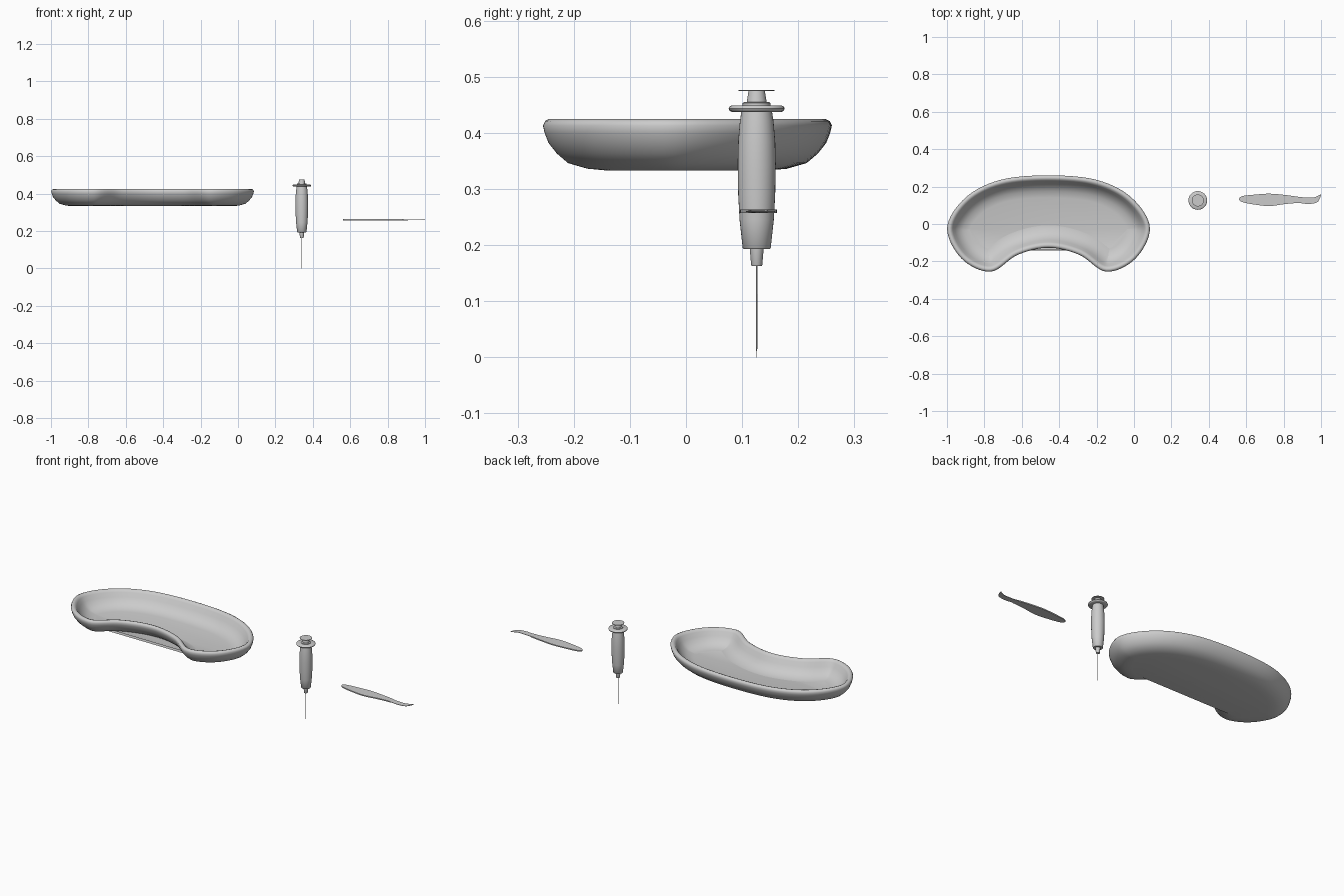
import bpy, bmesh, math
from mathutils import Vector

old = bpy.data.objects.get("Cube")
if old:
    bpy.data.objects.remove(old, do_unlink=True)

steel = bpy.data.materials.new("light_grey")
steel.use_nodes = True
steel.diffuse_color = (0.6, 0.6, 0.6, 1)
steel.node_tree.nodes["Principled BSDF"].inputs["Base Color"].default_value = (0.6, 0.6, 0.6, 1)


def spline(points, steps):
    """Closed smooth curve through the points."""
    pts = [Vector(p) for p in points]
    n, out = len(pts), []
    for i in range(n):
        a, b, c, d = (pts[(i + k) % n] for k in (-1, 0, 1, 2))
        for s in range(steps):
            t = s / steps
            out.append(0.5 * (2 * b + (c - a) * t + (2 * a - 5 * b + 4 * c - d) * t * t
                              + (3 * b - a - 3 * c + d) * t ** 3))
    return out


def make_object(name, rings, location, angle=40):
    """Skin a stack of equal rings and cap both ends."""
    bm = bmesh.new()
    loops = [[bm.verts.new(p) for p in ring] for ring in rings]
    n = len(loops[0])
    for lo, hi in zip(loops, loops[1:]):
        for i in range(n):
            j = (i + 1) % n
            bm.faces.new((lo[i], lo[j], hi[j], hi[i]))
    bm.faces.new(loops[0][::-1])
    bm.faces.new(loops[-1])
    bmesh.ops.recalc_face_normals(bm, faces=bm.faces)
    mesh = bpy.data.meshes.new(name)
    bm.to_mesh(mesh)
    bm.free()
    mesh.materials.append(steel)
    obj = bpy.data.objects.new(name, mesh)
    obj.location = location
    bpy.context.collection.objects.link(obj)
    bpy.ops.object.select_all(action='DESELECT')
    obj.select_set(True)
    bpy.context.view_layer.objects.active = obj
    bpy.ops.object.shade_smooth_by_angle(angle=math.radians(angle))
    return obj


def inset_ring(outline, inset, z):
    """Copy of a counter-clockwise outline moved inward along its normals."""
    ring, n = [], len(outline)
    for i, p in enumerate(outline):
        t = (outline[(i + 1) % n] - outline[i - 1]).normalized()
        ring.append((p.x - t.y * inset, p.y + t.x * inset, z))
    return ring


# Kidney dish: mirrored outline, with the wall profile running under, over the rim and inside
half = [(0.165, -0.165), (0.31, -0.255), (0.465, -0.185), (0.542, -0.02),
        (0.445, 0.14), (0.26, 0.235)]
outline = spline([(0, -0.127)] + half + [(0, 0.26)] + [(-x, y) for x, y in reversed(half)], 8)
wall = [(0.115, 0.333), (0.08, 0.336), (0.045, 0.346), (0.025, 0.363), (0.01, 0.382),
        (0.003, 0.4), (0, 0.413), (0.004, 0.421), (0.012, 0.425), (0.022, 0.422),
        (0.03, 0.412), (0.042, 0.39), (0.06, 0.367), (0.085, 0.35), (0.12, 0.342)]
make_object("kidney_dish", [inset_ring(outline, d, z) for d, z in wall], (-0.457, 0, 0), 60)


def lathe(name, profile, sides=32):
    """Turned syringe part from (radius, height) pairs."""
    rings = [[(r * math.cos(2 * math.pi * i / sides), r * math.sin(2 * math.pi * i / sides), z)
              for i in range(sides)] for r, z in profile]
    return make_object(name, rings, (0.341, 0.126, 0))


# Syringe
lathe("needle", [(0.0003, 0), (0.0012, 0.02), (0.0015, 0.17)], 8)
lathe("needle_hub", [(0.009, 0.163), (0.01, 0.165), (0.0125, 0.195)])
lathe("barrel", [(0.023, 0.193), (0.025, 0.195), (0.0305, 0.245), (0.033, 0.29), (0.034, 0.345),
                 (0.033, 0.385), (0.03, 0.42), (0.027, 0.44)])
lathe("finger_flange", [(0.044, 0.437), (0.048, 0.439), (0.05, 0.443), (0.048, 0.447),
                        (0.044, 0.449)])
lathe("barrel_collar", [(0.025, 0.448), (0.025, 0.453), (0.022, 0.455)])
lathe("plunger_rod", [(0.018, 0.453), (0.0145, 0.475)])
lathe("thumb_plate", [(0.032, 0.4745), (0.032, 0.4765)])


# Scalpel: thin handle running into a flatter upswept blade
def thickness(x):
    return 0.003 if x < 0.88 else 0.001


upper = [(0.985, 0.151), (0.955, 0.141), (0.89, 0.144), (0.81, 0.155), (0.725, 0.162),
         (0.645, 0.157), (0.58, 0.149)]
lower = [(0.58, 0.117), (0.645, 0.104), (0.725, 0.096), (0.81, 0.107), (0.88, 0.112),
         (0.93, 0.107), (0.975, 0.114), (0.992, 0.133)]
edge = spline([(1, 0.158)] + upper + [(0.562, 0.133)] + lower, 5)
make_object("scalpel", [[(p.x, p.y, s * thickness(p.x)) for p in edge] for s in (-1, 1)],
            (0, 0, 0.26))
